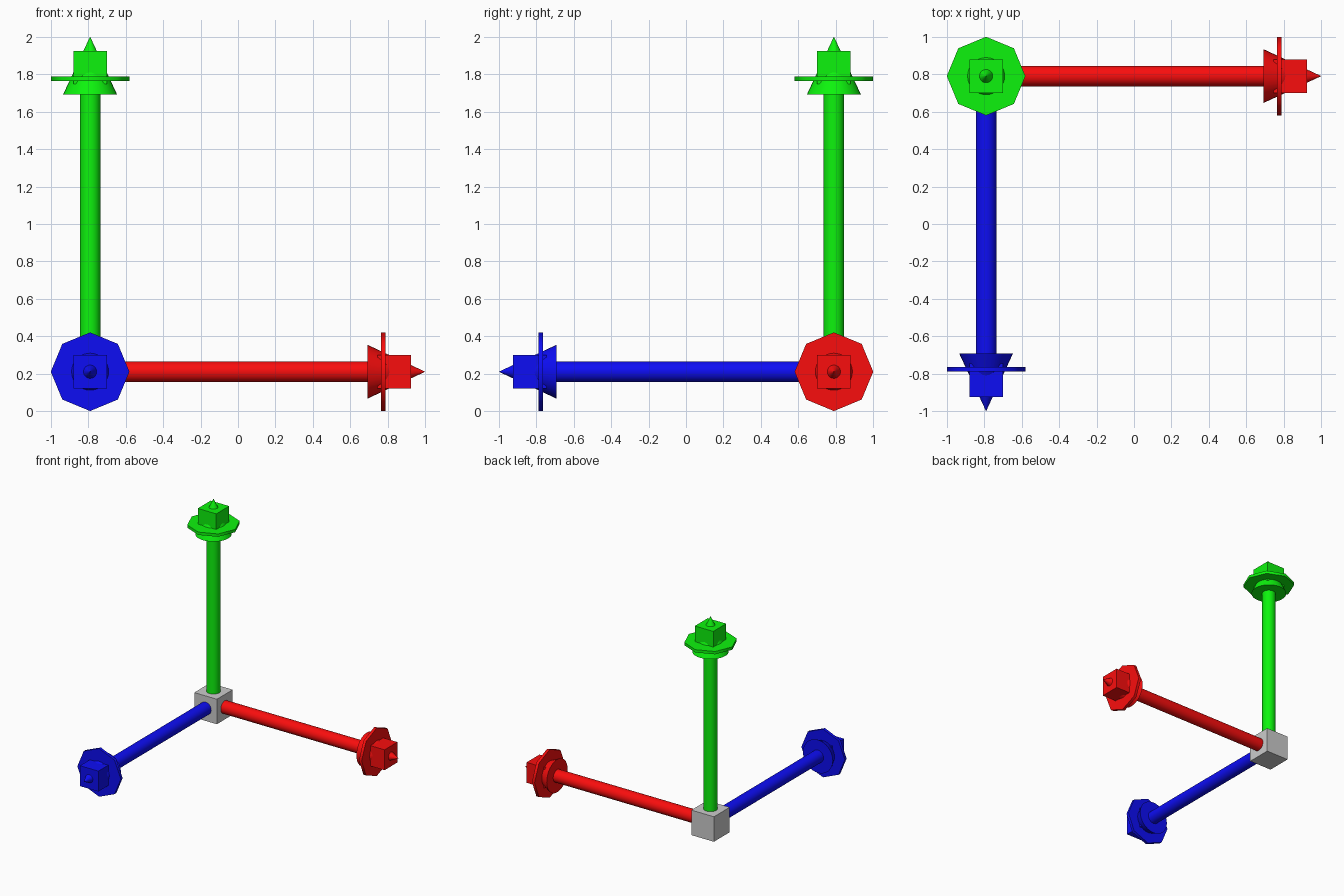
import bpy
from math import pi, radians
from mathutils import Matrix

if "Cube" in bpy.data.objects:
    bpy.data.objects.remove(bpy.data.objects["Cube"])

CORNER = Matrix.Translation((-0.79, 0.79, 0.211))


def material(name, rgb):
    mat = bpy.data.materials.new(name)
    mat.diffuse_color = (*rgb, 1)
    mat.use_nodes = True
    mat.node_tree.nodes["Principled BSDF"].inputs["Base Color"].default_value = mat.diffuse_color
    return mat


def finish(name, frame, height, mat, smooth=False):
    """Name the new object and place it at a height along its arm."""
    ob = bpy.context.object
    ob.name = name
    ob.data.materials.append(mat)
    ob.matrix_world = frame @ Matrix.Translation((0, 0, height))
    if smooth:
        bpy.ops.object.shade_smooth_by_angle(angle=radians(50))


def arm(name, rgb, rotation):
    """One axis arm, modelled along local z and turned to its direction."""
    mat = material(name, rgb)
    frame = CORNER @ rotation
    # round shaft
    bpy.ops.mesh.primitive_cylinder_add(vertices=32, radius=0.055, depth=1.5)
    finish(name + "_shaft", frame, 0.75, mat, True)
    # cone running through the disc and cube, with a tiny flat tip
    bpy.ops.mesh.primitive_cone_add(vertices=32, radius1=0.144, radius2=0.0005, depth=0.308)
    finish(name + "_cone", frame, 1.635, mat, True)
    # eight-sided disc
    bpy.ops.mesh.primitive_cylinder_add(vertices=8, radius=0.21, depth=0.025)
    finish(name + "_disc", frame, 1.565, mat, True)
    # cube near the tip
    bpy.ops.mesh.primitive_cube_add(size=0.178)
    finish(name + "_cube", frame, 1.625, mat)


# three coloured arms
arm("green_arm", (0.004, 0.9, 0.004), Matrix.Identity(4))
arm("red_arm", (0.95, 0.004, 0.004), Matrix.Rotation(pi / 2, 4, 'Y'))
arm("blue_arm", (0.004, 0.004, 0.9), Matrix.Rotation(pi / 2, 4, 'X'))

# grey hub at the corner
bpy.ops.mesh.primitive_cube_add(size=0.218)
hub = bpy.context.object
hub.name = "hub"
hub.matrix_world = CORNER
